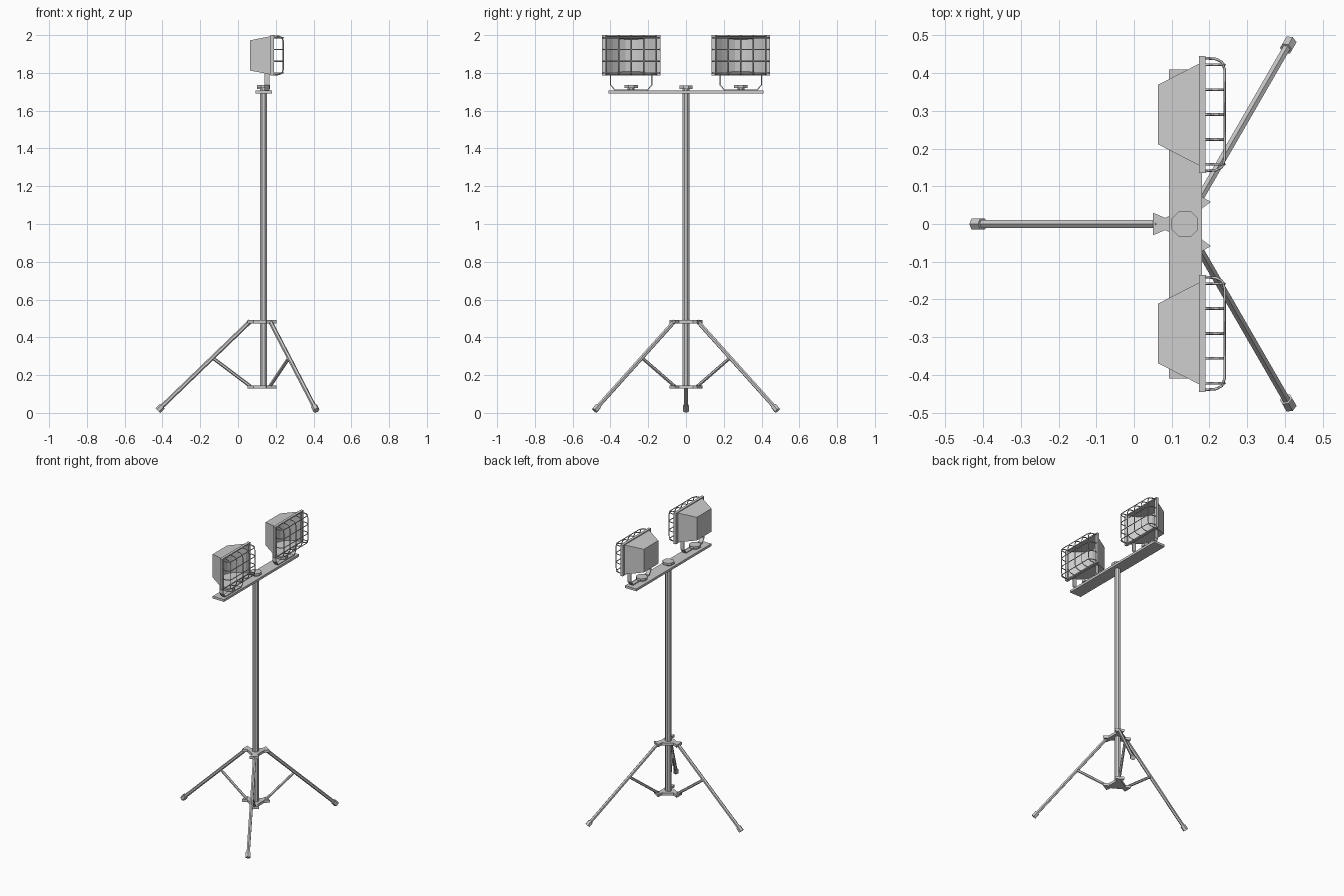
import bpy, bmesh, math
from mathutils import Vector

if "Cube" in bpy.data.objects:
    bpy.data.objects.remove(bpy.data.objects["Cube"])

PX = 0.135           # mast x position
LAMP_Z = 1.8925      # lamp centre height


def finish(name, bm):
    bmesh.ops.recalc_face_normals(bm, faces=bm.faces)
    me = bpy.data.meshes.new(name)
    bm.to_mesh(me)
    bm.free()
    ob = bpy.data.objects.new(name, me)
    bpy.context.collection.objects.link(ob)
    return ob


def loft(bm, rings, caps=True):
    rows = [[bm.verts.new(p) for p in r] for r in rings]
    n = len(rows[0])
    for a, b in zip(rows, rows[1:]):
        for i in range(n):
            bm.faces.new((a[i], a[(i + 1) % n], b[(i + 1) % n], b[i]))
    if caps:
        bm.faces.new(rows[0])
        bm.faces.new(rows[-1])


def tube(name, p, q, r, n=6, r2=None):
    p, q = Vector(p), Vector(q)
    rot = (q - p).to_track_quat('Z', 'Y')
    bm = bmesh.new()
    def ring(c, rad):
        return [c + rot @ Vector((rad * math.cos((i + .5) * math.tau / n),
                                  rad * math.sin((i + .5) * math.tau / n), 0)) for i in range(n)]
    loft(bm, [ring(p, r), ring(q, r if r2 is None else r2)])
    return finish(name, bm)


def box(bm, x0, x1, y0, y1, z0, z1):
    loft(bm, [[(x0, y0, z), (x1, y0, z), (x1, y1, z), (x0, y1, z)] for z in (z0, z1)])


def polar(r, ang, z, side=0):
    c, s = math.cos(ang), math.sin(ang)
    return (PX + r * c - side * s, r * s + side * c, z)


def hub(name, z):
    # three flared arms around the mast
    prof = [(.052, -.016), (.085, -.03), (.085, .03), (.052, .016), (.034, .028)]
    bm = bmesh.new()
    loft(bm, [[polar(r, math.pi + k * math.tau / 3, zz, s) for k in range(3) for r, s in prof[:4]]
              for zz in (z - .009, z + .009)])
    return finish(name, bm)


def wires(name, paths, r):
    cu = bpy.data.curves.new(name, 'CURVE')
    cu.dimensions = '3D'
    cu.bevel_depth = r
    cu.bevel_resolution = 0
    cu.use_fill_caps = True
    for path in paths:
        sp = cu.splines.new('POLY')
        sp.points.add(len(path) - 1)
        for pt, co in zip(sp.points, path):
            pt.co = (*co, 1)
    ob = bpy.data.objects.new(name, cu)
    bpy.context.collection.objects.link(ob)


def knob(name, y, z):
    tube(name + "_stem", (PX, y, z), (PX, y, z + .014), .02, 8)
    tube(name, (PX, y, z + .012), (PX, y, z + .028), .038, 8)


# mast and tripod
tube("mast", (PX, 0, .128), (PX, 0, 1.70), .021, 8)
hub("upper_hub", .483)
hub("lower_hub", .137)
for k in range(3):
    a = math.pi + k * math.tau / 3
    tube("leg", polar(.07, a, .485), polar(.545, a, .027), .0115)
    tube("foot", polar(.536, a, .036), polar(.559, a, .0125), .0175)
    tube("leg_brace", polar(.068, a, .14), polar(.267, a, .29), .009)

# crossbar and centre knob
bm = bmesh.new()
box(bm, .093, .18, -.41, .41, 1.69, 1.706)
finish("crossbar", bm)
knob("centre_knob", 0, 1.704)


def lamp(cy):
    # tapered housing, open at the front
    bm = bmesh.new()
    def rect(x, hy, hz):
        return [(x, cy + sy * hy, LAMP_Z + sz * hz) for sy, sz in ((-1, -1), (1, -1), (1, 1), (-1, 1))]
    loft(bm, [rect(.064, .079, .08), rect(.175, .136, .102)], caps=False)
    bm.verts.ensure_lookup_table()
    bm.faces.new(bm.verts[:4])
    finish("lamp_housing", bm)

    # curved reflector trough with top and bottom panels
    bm = bmesh.new()
    rows = []
    for s in (-1, 1):
        row = []
        for i in range(9):
            t = -1 + i / 4
            x = .18 - .085 * (1 - t * t)
            row.append(bm.verts.new((x, cy + .134 * t * (.93 + .07 * t * t),
                                     LAMP_Z + s * (.1 - (.18 - x) * .19))))
        bm.faces.new(row)
        rows.append(row)
    for i in range(8):
        bm.faces.new((rows[0][i], rows[0][i + 1], rows[1][i + 1], rows[1][i]))
    finish("lamp_reflector", bm)

    # front frame
    bm = bmesh.new()
    for s in (-1, 1):
        y0, y1 = sorted((cy + s * .134, cy + s * .155))
        box(bm, .172, .19, y0, y1, LAMP_Z - .1075, LAMP_Z + .1075)
        z0, z1 = sorted((LAMP_Z + s * .1, LAMP_Z + s * .1075))
        box(bm, .172, .19, cy - .134, cy + .134, z0, z1)
    finish("lamp_frame", bm)

    # wire guard
    def bow(h):
        half = [(.185, h), (.218, h - .003), (.233, h - .011), (.24, h - .03)]
        return [(x, -v) for x, v in half] + [(x, v) for x, v in reversed(half)]
    paths = [[(x, cy + dy, LAMP_Z + v) for x, v in bow(.104)] for dy in (-.132, -.066, 0, .066, .132)]
    paths += [[(x, cy + v, LAMP_Z + dz) for x, v in bow(.15)] for dz in (-.093, -.031, .031, .093)]
    wires("wire_guard", paths, .0035)

    # U-shaped yoke strap
    bm = bmesh.new()
    outer = [(-.112, 1.80), (-.112, 1.735), (-.088, 1.706), (.088, 1.706), (.112, 1.735), (.112, 1.80)]
    inner = [(.106, 1.80), (.106, 1.737), (.085, 1.712), (-.085, 1.712), (-.106, 1.737), (-.106, 1.80)]
    prof = outer + inner
    for i in range(5):
        quad = [prof[j] for j in (i, i + 1, 10 - i, 11 - i)]
        loft(bm, [[(x, cy + y, z) for y, z in quad] for x in (.14, .166)])
    bmesh.ops.remove_doubles(bm, verts=bm.verts, dist=1e-5)
    finish("lamp_yoke", bm)
    knob("lamp_knob", cy, 1.708)


for side in (-1, 1):
    lamp(side * .29)
